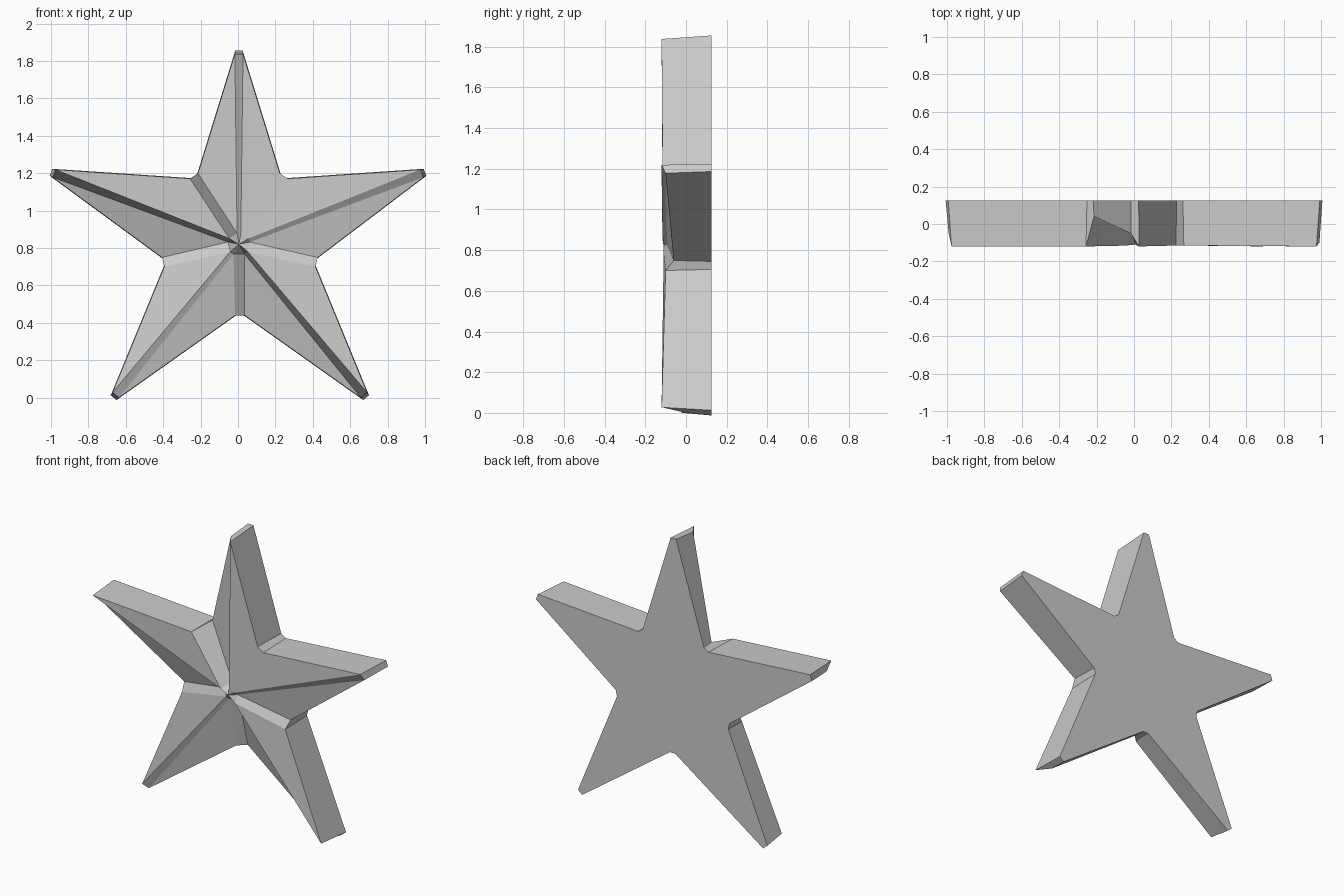
import bpy
import bmesh
from mathutils import Vector

if "Cube" in bpy.data.objects:
    bpy.data.objects.remove(bpy.data.objects["Cube"])

BACK = 0.125
HUB_DEPTH = -0.11
GAP = 0.02                      # half width of the stepped seams
CENTRE = Vector((0.005, 0.82))

# Outline, anticlockwise from the top: tips and inner corners alternate (x, z)
OUTLINE = [Vector(p) for p in (
    (0.005, 1.855), (-0.235, 1.185), (-1.0, 1.205), (-0.4, 0.725),
    (-0.665, 0.0), (0.01, 0.44), (0.685, 0.0), (0.42, 0.725),
    (1.0, 1.205), (0.245, 1.185))]

# Depth of each facet at its first and second outline point
FACETS = [(-0.05, 0.04), (-0.12, -0.12), (-0.05, 0.02), (-0.02, -0.04),
          (-0.02, 0.0), (0.05, 0.0), (-0.12, -0.1), (-0.06, -0.1),
          (-0.12, -0.115), (-0.115, -0.12)]


def plain_material(name, colour):
    mat = bpy.data.materials.new(name)
    mat.use_nodes = True
    mat.diffuse_color = colour
    mat.node_tree.nodes["Principled BSDF"].inputs["Base Color"].default_value = colour
    return mat


bm = bmesh.new()


def vert(p, depth):
    return bm.verts.new((p.x, depth, p.y))


# Raised facets: each keeps a small gap to the spokes on both sides
hub, front, back = [], [], []
for i, depths in enumerate(FACETS):
    a, b = OUTLINE[i], OUTLINE[(i + 1) % 10]
    edge = (b - a).normalized()
    middle = (CENTRE + a + b) / 3
    ends = []
    for point, direction, depth in ((a, edge, depths[0]), (b, -edge, depths[1])):
        spoke = (point - CENTRE).normalized()
        side = direction - spoke * direction.dot(spoke)   # across the spoke
        base = point + side.normalized() * GAP
        ends.append(vert(base.lerp(middle, 0.03), depth))
        back.append(vert(base, BACK))
    inner = CENTRE + (middle - CENTRE).normalized() * GAP * 3
    level = 0.45 * HUB_DEPTH + 0.55 * sum(depths) / 2
    hub.append(vert(inner, level))
    front += ends
    bm.faces.new((hub[-1], ends[0], ends[1]))

# Stepped seams between neighbouring facets, and the fan at the hub
peak = vert(CENTRE, HUB_DEPTH)
for i in range(10):
    j = (i + 1) % 10
    bm.faces.new((hub[i], front[2 * i + 1], front[2 * j], hub[j]))
    bm.faces.new((peak, hub[i], hub[j]))

# Side walls and flat back
for i in range(20):
    j = (i + 1) % 20
    bm.faces.new((front[i], back[i], back[j], front[j]))
bm.faces.new(back)

bmesh.ops.recalc_face_normals(bm, faces=bm.faces)
mesh = bpy.data.meshes.new("faceted_star")
bm.to_mesh(mesh)
bm.free()
mesh.materials.append(plain_material("light_grey", (0.6, 0.6, 0.6, 1.0)))
star = bpy.data.objects.new("faceted_star", mesh)
bpy.context.collection.objects.link(star)
